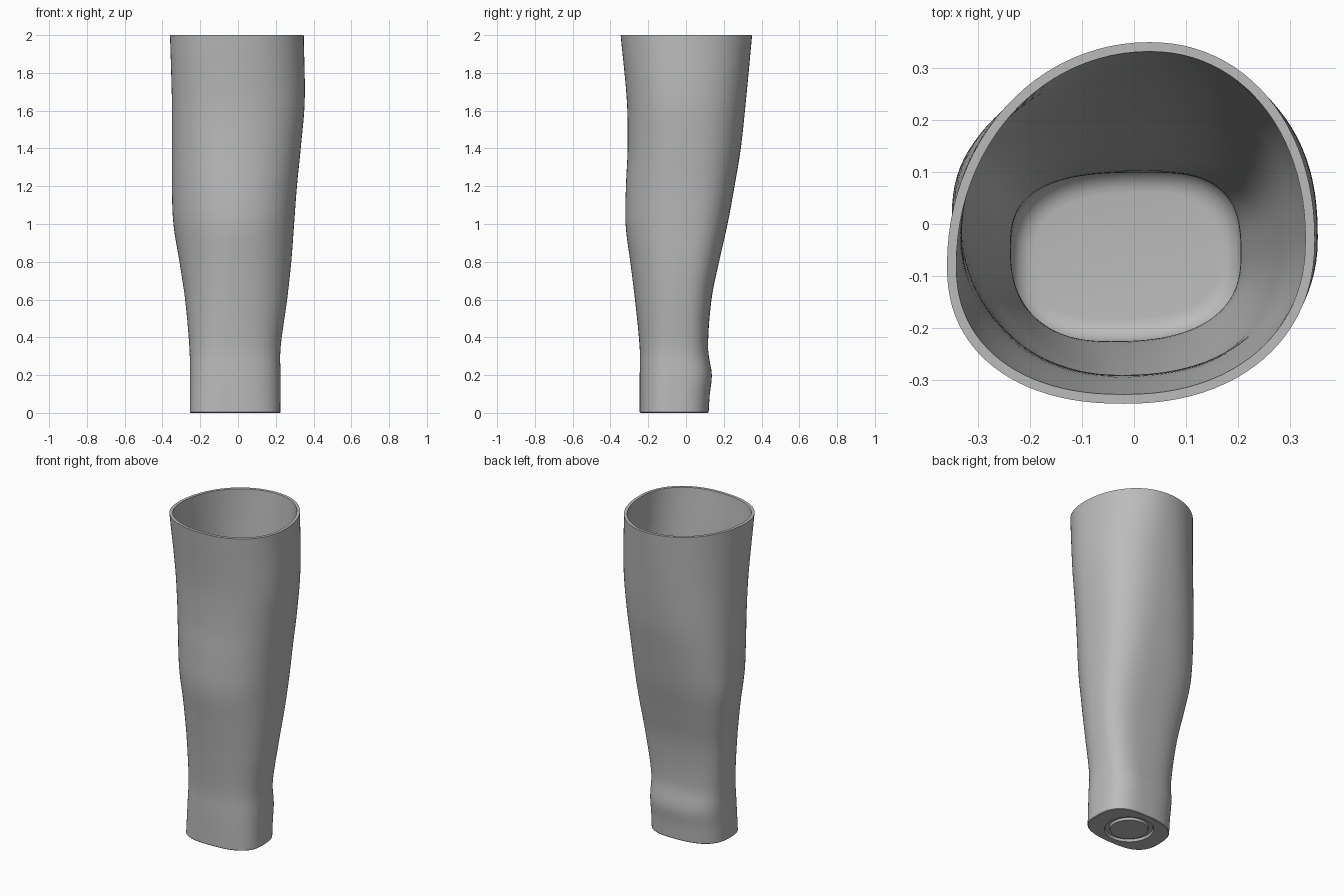
import bpy
import bmesh
from math import sin, cos, pi, copysign

if "Cube" in bpy.data.objects:
    bpy.data.objects.remove(bpy.data.objects["Cube"])

SEGMENTS = 96
WALL = 0.018
FLOOR = 0.06
FILLET = 0.045

# Silhouette stations: height, then left, right, front and back limits
LIMITS = [
    (0.0, -.255, .225, -.245, .12),
    (0.1, -.255, .225, -.245, .126),
    (0.2, -.255, .225, -.245, .137),
    (0.34, -.257, .225, -.245, .117),
    (0.6, -.28, .26, -.27, .135),
    (0.8, -.31, .282, -.295, .175),
    (1.0, -.342, .297, -.32, .22),
    (1.2, -.35, .312, -.318, .257),
    (1.4, -.35, .332, -.309, .29),
    (1.65, -.35, .353, -.313, .317),
    (2.0, -.36, .348, -.346, .35),
]

# Section character: height, x of back and front extremes, y of left and right
# extremes, then corner fullness going round from the back right
CHARACTER = [
    (0.0, .03, -.05, -.08, -.07, 2.7, 2.7, 2.7, 2.7),
    (0.55, .02, -.04, -.02, -.05, 2.9, 2.8, 2.2, 2.3),
    (1.0, .0, -.03, .03, -.02, 2.8, 2.5, 2.0, 2.2),
    (2.0, .03, -.02, -.08, -.03, 2.1, 2.03, 2.25, 2.2),
]


def sample(table, z):
    """Smooth interpolation of a table row at height z."""
    i = 0
    while i < len(table) - 2 and z > table[i + 1][0]:
        i += 1
    a, b = table[i], table[i + 1]
    p, q = table[max(i - 1, 0)], table[min(i + 2, len(table) - 1)]
    span = b[0] - a[0]
    t = (z - a[0]) / span
    row = []
    for k in range(1, len(a)):
        ma = (b[k] - p[k]) / (b[0] - p[0]) * span
        mb = (q[k] - a[k]) / (q[0] - a[0]) * span
        row.append(a[k] + t * ma + t * t * (3 * (b[k] - a[k]) - 2 * ma - mb)
                   + t ** 3 * (2 * (a[k] - b[k]) + ma + mb))
    return row


def power(v, e):
    return copysign(abs(v) ** e, v)


def section(z, inset=0.0, height=None):
    """Closed outline whose four corners have their own size and fullness."""
    x0, x1, y0, y1 = sample(LIMITS, z)
    back_x, front_x, left_y, right_y, *full = sample(CHARACTER, z)
    points = []
    for i in range(SEGMENTS):
        a = 2 * pi * i / SEGMENTS
        quadrant = i * 4 // SEGMENTS
        cx = back_x if quadrant < 2 else front_x
        cy = right_y if quadrant in (0, 3) else left_y
        rx = (x1 - cx if quadrant in (0, 3) else cx - x0) - inset
        ry = (y1 - cy if quadrant < 2 else cy - y0) - inset
        e = 2 / full[quadrant]
        points.append((cx + rx * power(cos(a), e), cy + ry * power(sin(a), e),
                       z if height is None else height))
    return points


def circle(radius, z):
    return [(-.015 + radius * cos(2 * pi * i / SEGMENTS),
             -.062 + radius * sin(2 * pi * i / SEGMENTS), z)
            for i in range(SEGMENTS)]


# Underside: flush disc inside a round groove
rings = [circle(.108, 0), circle(.112, .014), circle(.134, .014), circle(.14, 0)]
rings.append(section(0, .004))

# Outer wall
STEPS = 60
rings.append(section(0, 0, .004))
rings += [section(2 * k / STEPS) for k in range(1, STEPS + 1)]

# Rim and inner wall
inner_start = FLOOR + FILLET
rings += [section(2 - (2 - inner_start) * k / STEPS, WALL) for k in range(STEPS + 1)]

# Rounded join between the inner wall and the floor
for k in range(1, 7):
    a = pi / 2 * k / 6
    rings.append(section(FLOOR + FILLET * (1 - sin(a)), WALL + FILLET * (1 - cos(a))))

bm = bmesh.new()
loops = [[bm.verts.new(p) for p in ring] for ring in rings]
for low, high in zip(loops, loops[1:]):
    for i in range(SEGMENTS):
        j = (i + 1) % SEGMENTS
        bm.faces.new((low[i], low[j], high[j], high[i]))
bm.faces.new(loops[0][::-1])
bm.faces.new(loops[-1])
bmesh.ops.recalc_face_normals(bm, faces=bm.faces[:])

mesh = bpy.data.meshes.new("hollow_sleeve")
bm.to_mesh(mesh)
bm.free()
sleeve = bpy.data.objects.new("hollow_sleeve", mesh)
bpy.context.collection.objects.link(sleeve)

# Plain grey material
grey = bpy.data.materials.new("plain_grey")
grey.use_nodes = True
colour = (0.5, 0.5, 0.5, 1)
grey.diffuse_color = colour
grey.node_tree.nodes["Principled BSDF"].inputs["Base Color"].default_value = colour
mesh.materials.append(grey)

bpy.ops.object.select_all(action='DESELECT')
sleeve.select_set(True)
bpy.context.view_layer.objects.active = sleeve
bpy.ops.object.shade_smooth_by_angle(angle=pi / 6)
